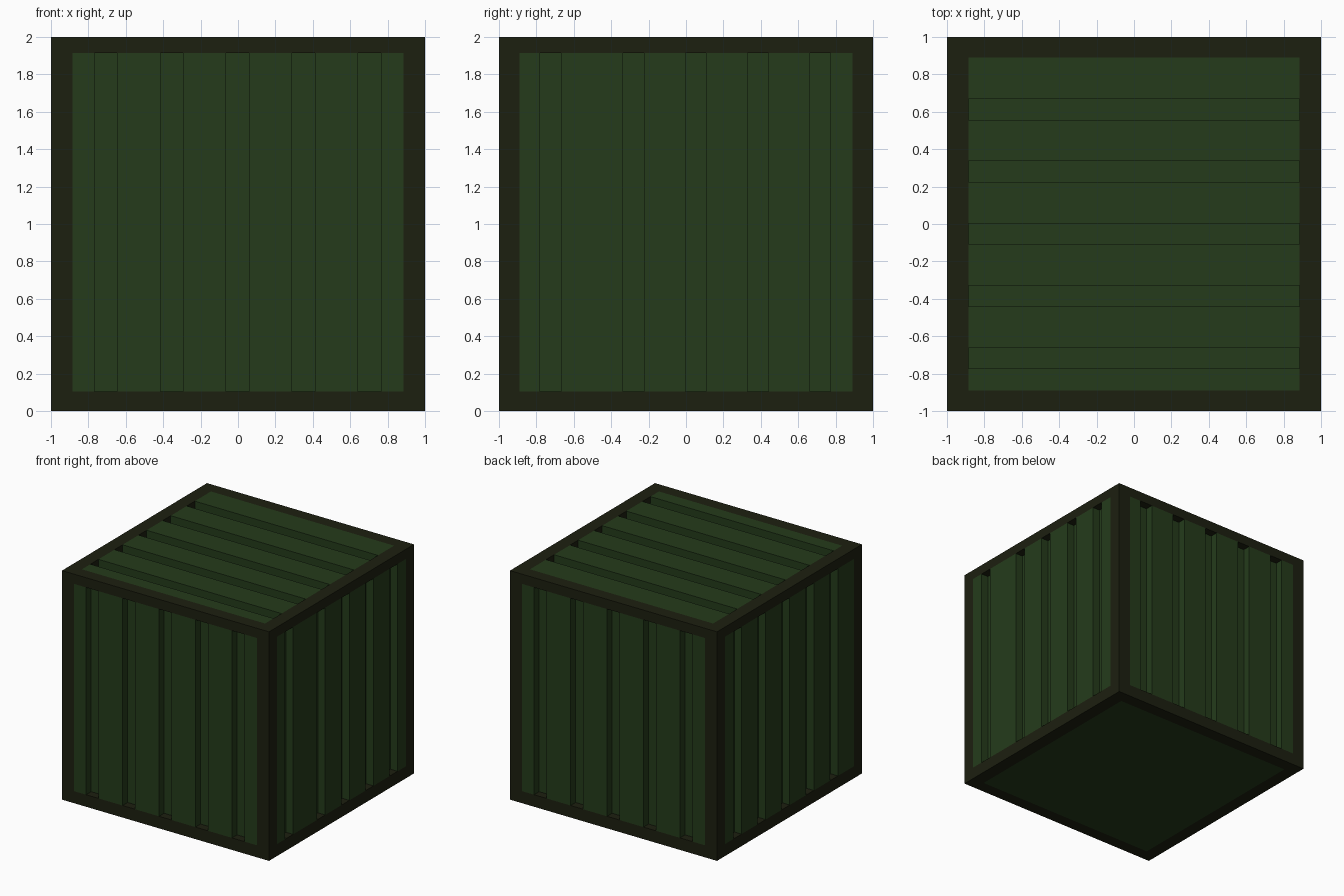
import bpy
from mathutils import Vector

if "Cube" in bpy.data.objects:
    bpy.data.objects.remove(bpy.data.objects["Cube"])

HX, HY = 0.885, 0.89          # panel half sizes inside the frame
Z0, Z1 = 0.105, 1.915         # panel bottom and top
DEPTH = 0.07                  # groove depth


def material(name, color):
    m = bpy.data.materials.new(name)
    m.diffuse_color = (*color, 1)
    m.use_nodes = True
    m.node_tree.nodes["Principled BSDF"].inputs["Base Color"].default_value = m.diffuse_color
    return m


green = material("panel_green", (0.018, 0.044, 0.011))
brown = material("frame_brown", (0.012, 0.014, 0.005))


def make(name, verts, faces, mat):
    me = bpy.data.meshes.new(name)
    me.from_pydata(verts, [], faces)
    me.materials.append(mat)
    ob = bpy.data.objects.new(name, me)
    bpy.context.collection.objects.link(ob)


def bar(name, lo, hi):
    v = [(x, y, z) for x in (lo[0], hi[0]) for y in (lo[1], hi[1]) for z in (lo[2], hi[2])]
    f = [(0, 1, 3, 2), (4, 6, 7, 5), (0, 4, 5, 1), (2, 3, 7, 6), (0, 2, 6, 4), (1, 5, 7, 3)]
    make(name, v, f, brown)


def panel(name, origin, across, along, length, half, grooves):
    """Corrugated sheet: step profile running across, extruded along."""
    origin, across, along = Vector(origin), Vector(across), Vector(along)
    out = across.cross(along)
    prof = [(-half, 0)]
    for a, b in grooves:
        prof += [(a, 0), (a, -DEPTH), (b, -DEPTH), (b, 0)]
    prof.append((half, 0))
    verts = []
    for s, d in prof:
        p = origin + across * s + out * d
        verts += [p, p + along * length]
    faces = [(2 * i, 2 * i + 2, 2 * i + 3, 2 * i + 1) for i in range(len(prof) - 1)]
    make(name, verts, faces, green)


# frame: four corner posts, then top and bottom rails
for sx, nx in ((-1, "left"), (1, "right")):
    for sy, ny in ((-1, "front"), (1, "back")):
        xs, ys = sorted((sx, sx * HX)), sorted((sy, sy * HY))
        bar(f"{ny}_{nx}_post", (xs[0], ys[0], 0), (xs[1], ys[1], 2))
for lo, hi, n in ((0, Z0, "bottom"), (Z1, 2, "top")):
    for s, nx, ny in ((-1, "left", "front"), (1, "right", "back")):
        xs, ys = sorted((s, s * HX)), sorted((s, s * HY))
        bar(f"{n}_{nx}_rail", (xs[0], -HY, lo), (xs[1], HY, hi))
        bar(f"{n}_{ny}_rail", (-HX, ys[0], lo), (HX, ys[1], hi))

# groove positions
wide = [(-0.768 + 0.3525 * i, -0.646 + 0.3525 * i) for i in range(5)]
side = [(-0.668 + 0.3325 * i, -0.557 + 0.3325 * i) for i in range(5)]   # along +y
right = [(-0.78, -0.668)] + [(a, b) for a, b in side[1:]]
flip = lambda g: [(-b, -a) for a, b in reversed(g)]

# corrugated sides and roof, flat floor
H = Z1 - Z0
panel("front_panel", (0, -1, Z0), (1, 0, 0), (0, 0, 1), H, HX, wide)
panel("back_panel", (0, 1, Z0), (-1, 0, 0), (0, 0, 1), H, HX, wide)
panel("right_panel", (1, 0, Z0), (0, 1, 0), (0, 0, 1), H, HY, right)
panel("left_panel", (-1, 0, Z0), (0, -1, 0), (0, 0, 1), H, HY, flip(side))
panel("roof_panel", (HX, 0, 2), (0, 1, 0), (-1, 0, 0), 2 * HX, HY, flip(side))
panel("floor_panel", (-HX, 0, 0), (0, 1, 0), (1, 0, 0), 2 * HX, HY, [])
